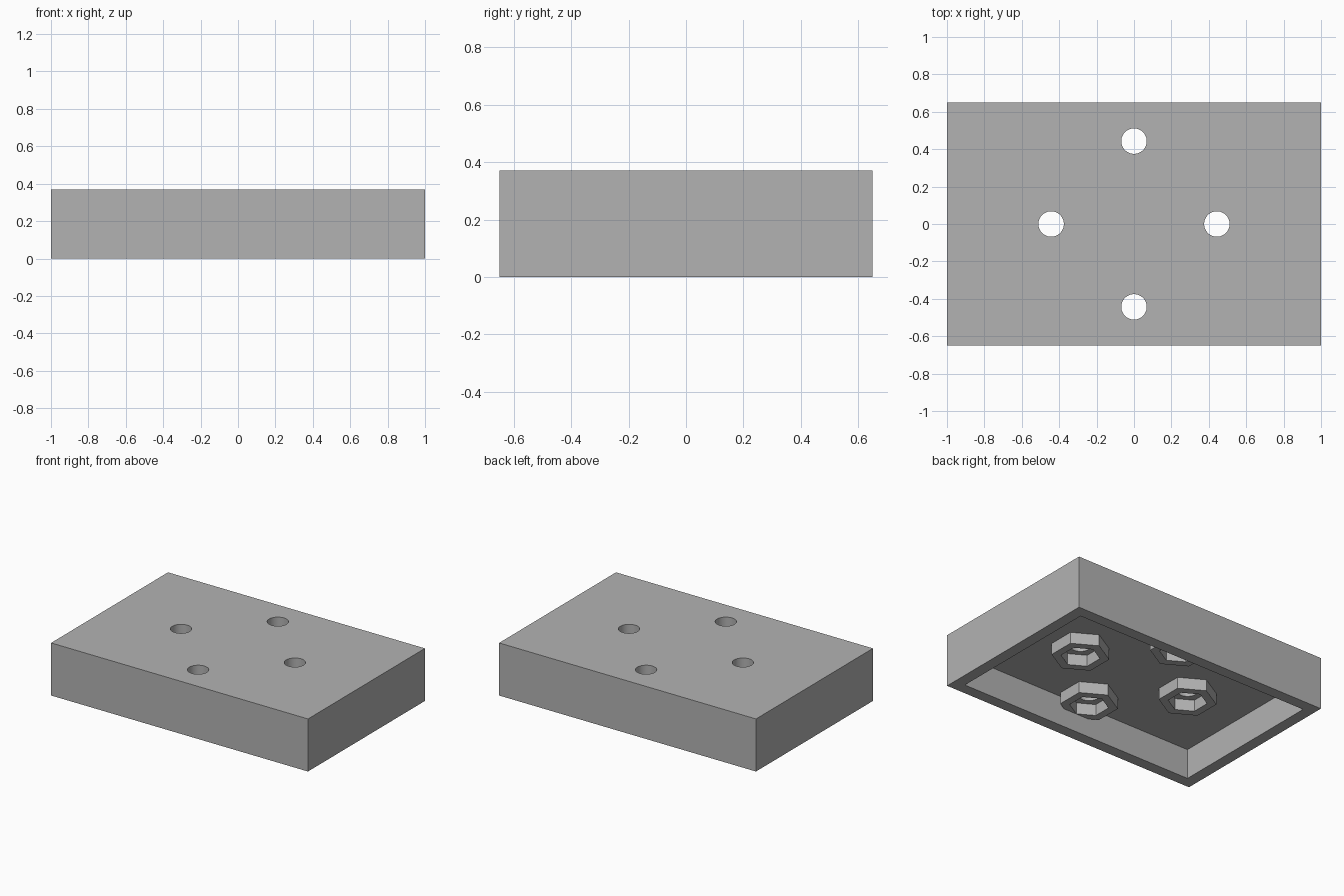
import bpy
import math

if "Cube" in bpy.data.objects:
    bpy.data.objects.remove(bpy.data.objects["Cube"], do_unlink=True)

LENGTH, WIDTH, HEIGHT = 2.0, 1.3, 0.37
WALL = 0.08
CEILING = 0.21
BOSS_BOTTOM = 0.13
BOSS_RADIUS, POCKET_RADIUS, HOLE_RADIUS = 0.185, 0.125, 0.068
HOLE_OFFSET = 0.443

grey = bpy.data.materials.new("plain grey")
grey.use_nodes = True
colour = (0.45, 0.45, 0.45, 1)
grey.diffuse_color = colour
grey.node_tree.nodes["Principled BSDF"].inputs["Base Color"].default_value = colour


def box(name, x, y, bottom, top):
    bpy.ops.mesh.primitive_cube_add(size=1, location=(0, 0, (bottom + top) / 2))
    obj = bpy.context.object
    obj.name = name
    obj.scale = (x, y, top - bottom)
    bpy.ops.object.transform_apply(location=True, rotation=False, scale=True)
    obj.data.materials.append(grey)
    return obj


def prism(name, sides, radius, spot, bottom, top):
    # Hexagons point along y
    bpy.ops.mesh.primitive_cylinder_add(
        vertices=sides, radius=radius, depth=top - bottom,
        location=(spot[0], spot[1], (bottom + top) / 2))
    obj = bpy.context.object
    obj.name = name
    obj.data.materials.append(grey)
    return obj


def combine(target, tool, operation):
    mod = target.modifiers.new(tool.name, "BOOLEAN")
    mod.operation = operation
    mod.solver = "EXACT"
    mod.object = tool
    bpy.context.view_layer.objects.active = target
    bpy.ops.object.modifier_apply(modifier=mod.name)
    bpy.data.objects.remove(tool, do_unlink=True)


# Block hollowed from below
block = box("hollow_block", LENGTH, WIDTH, 0, HEIGHT)
cavity = box("cavity", LENGTH - 2 * WALL, WIDTH - 2 * WALL, -0.1, CEILING)
combine(block, cavity, "DIFFERENCE")

# Hexagonal nut holders with a bolt hole through the roof
for i in range(4):
    angle = i * math.pi / 2
    spot = (HOLE_OFFSET * math.cos(angle), HOLE_OFFSET * math.sin(angle))
    combine(block, prism("boss", 6, BOSS_RADIUS, spot, BOSS_BOTTOM, CEILING + 0.05), "UNION")
    combine(block, prism("nut_pocket", 6, POCKET_RADIUS, spot, 0.05, CEILING), "DIFFERENCE")
    combine(block, prism("bolt_hole", 48, HOLE_RADIUS, spot, 0.05, HEIGHT + 0.1), "DIFFERENCE")

# Round bolt holes stay smooth, edges stay sharp
bpy.ops.object.select_all(action="DESELECT")
block.select_set(True)
bpy.context.view_layer.objects.active = block
bpy.ops.object.shade_smooth_by_angle(angle=math.radians(30))
